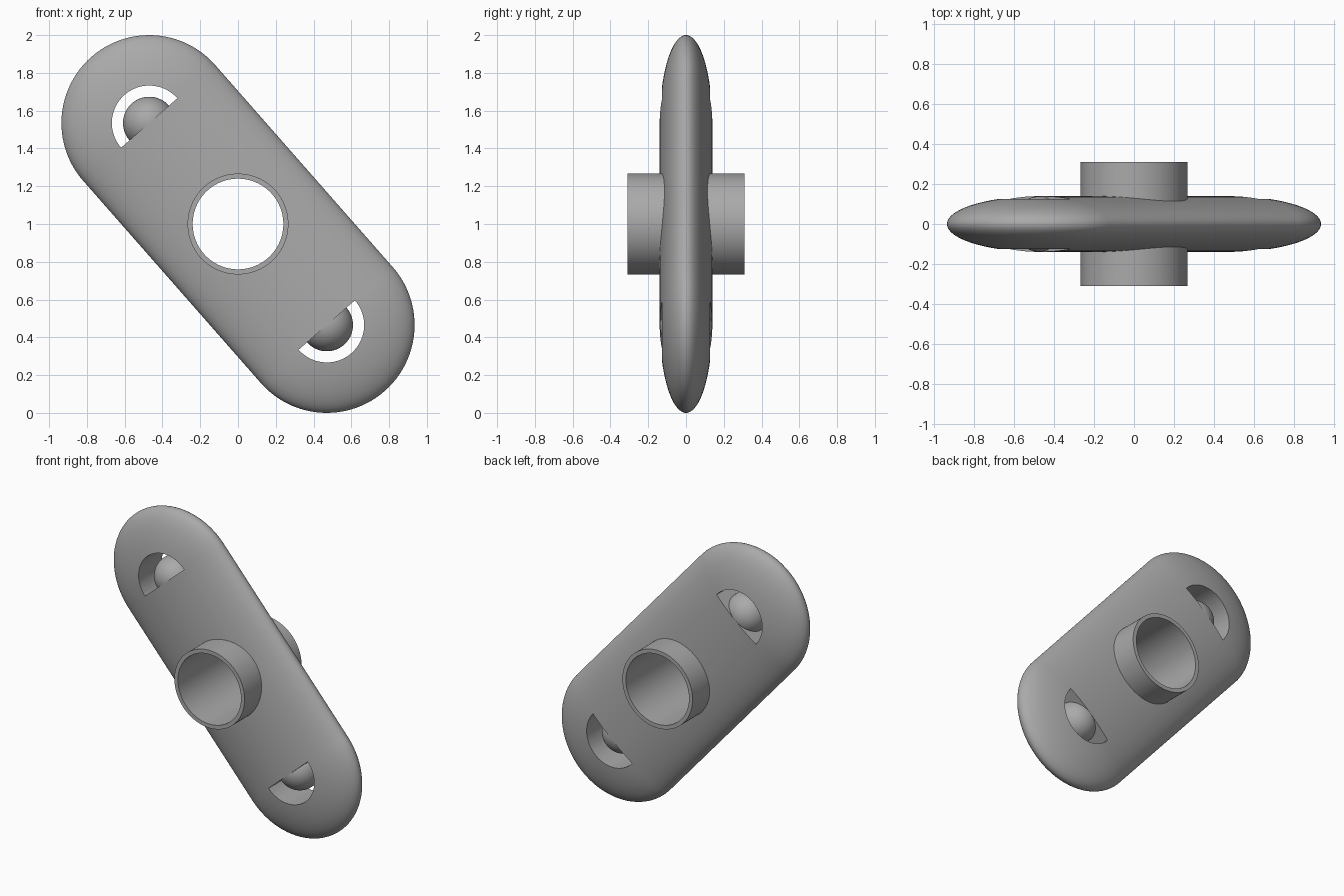
import bpy, bmesh, math
from mathutils import Matrix, Vector

if "Cube" in bpy.data.objects:
    bpy.data.objects.remove(bpy.data.objects["Cube"])

END_R, HALF_LEN, FLATTEN = 0.465, 0.712, 0.3
SLOT_R, BALL_R = 0.198, 0.139
TUBE_R, BORE_R, TUBE_HALF = 0.267, 0.24, 0.31
TILT = Matrix.Translation((0, 0, 1)) @ Matrix.Rotation(math.radians(-41.3), 4, 'Y')

grey = bpy.data.materials.new("plain grey")
grey.use_nodes = True
colour = (0.4, 0.4, 0.4, 1)
grey.diffuse_color = colour
grey.node_tree.nodes["Principled BSDF"].inputs["Base Color"].default_value = colour


def make(name, bm):
    bmesh.ops.recalc_face_normals(bm, faces=bm.faces)
    mesh = bpy.data.meshes.new(name)
    bm.to_mesh(mesh)
    bm.free()
    mesh.materials.append(grey)
    ob = bpy.data.objects.new(name, mesh)
    bpy.context.collection.objects.link(ob)
    return ob


def select(ob):
    bpy.ops.object.select_all(action='DESELECT')
    ob.select_set(True)
    bpy.context.view_layer.objects.active = ob


def smooth(ob):
    select(ob)
    bpy.ops.object.shade_smooth_by_angle(angle=math.radians(35))


def prism(name, points, half):
    """Extrude an outline in the xz plane along y."""
    bm = bmesh.new()
    face = bm.faces.new([bm.verts.new((x, -half, z)) for x, z in points])
    new = bmesh.ops.extrude_face_region(bm, geom=[face])["geom"]
    bmesh.ops.translate(bm, vec=(0, 2 * half, 0),
                        verts=[v for v in new if isinstance(v, bmesh.types.BMVert)])
    return make(name, bm)


def arc(radius, start, end, steps, z=0):
    return [(radius * math.cos(start + (end - start) * i / steps),
             z + radius * math.sin(start + (end - start) * i / steps))
            for i in range(steps + 1)]


def cut(ob, cutter):
    cutter.hide_render = True
    mod = ob.modifiers.new("cut", 'BOOLEAN')
    mod.operation = 'DIFFERENCE'
    mod.solver = 'EXACT'
    mod.object = cutter
    select(ob)
    bpy.ops.object.modifier_apply(modifier=mod.name)
    bpy.data.objects.remove(cutter)


# Flattened capsule body: a sphere pulled apart at its waist
bm = bmesh.new()
bmesh.ops.create_uvsphere(bm, u_segments=96, v_segments=49, radius=END_R)
for v in bm.verts:
    v.co.z += math.copysign(HALF_LEN, v.co.z)
    v.co.y *= FLATTEN
body = make("body", bm)

# Half-round slots near both ends and the central bore
for side in (1, -1):
    start = 0 if side > 0 else math.pi
    outline = arc(SLOT_R, start, start + math.pi, 40, side * HALF_LEN)
    cut(body, prism("slot_cutter", outline, 0.5))
cut(body, prism("bore_cutter", arc(0.25, 0, math.tau, 64)[:-1], 0.5))
body.data.transform(TILT)
smooth(body)

# Balls resting in the slots
for name, side in (("upper_ball", 1), ("lower_ball", -1)):
    bm = bmesh.new()
    bmesh.ops.create_uvsphere(bm, u_segments=48, v_segments=24, radius=BALL_R)
    bmesh.ops.translate(bm, vec=(0, 0, side * HALF_LEN), verts=bm.verts)
    ball = make(name, bm)
    ball.data.transform(TILT)
    smooth(ball)

# Central tube: a rectangular section spun about the y axis
bm = bmesh.new()
section = [(BORE_R, -TUBE_HALF), (TUBE_R, -TUBE_HALF), (TUBE_R, TUBE_HALF), (BORE_R, TUBE_HALF)]
verts = [bm.verts.new((x, y, 1)) for x, y in section]
edges = [bm.edges.new((verts[i], verts[(i + 1) % 4])) for i in range(4)]
bmesh.ops.spin(bm, geom=verts + edges, cent=(0, 0, 1), axis=(0, 1, 0),
               angle=math.tau, steps=96, use_merge=True)
bmesh.ops.remove_doubles(bm, verts=bm.verts, dist=0.0001)
smooth(make("central_tube", bm))
